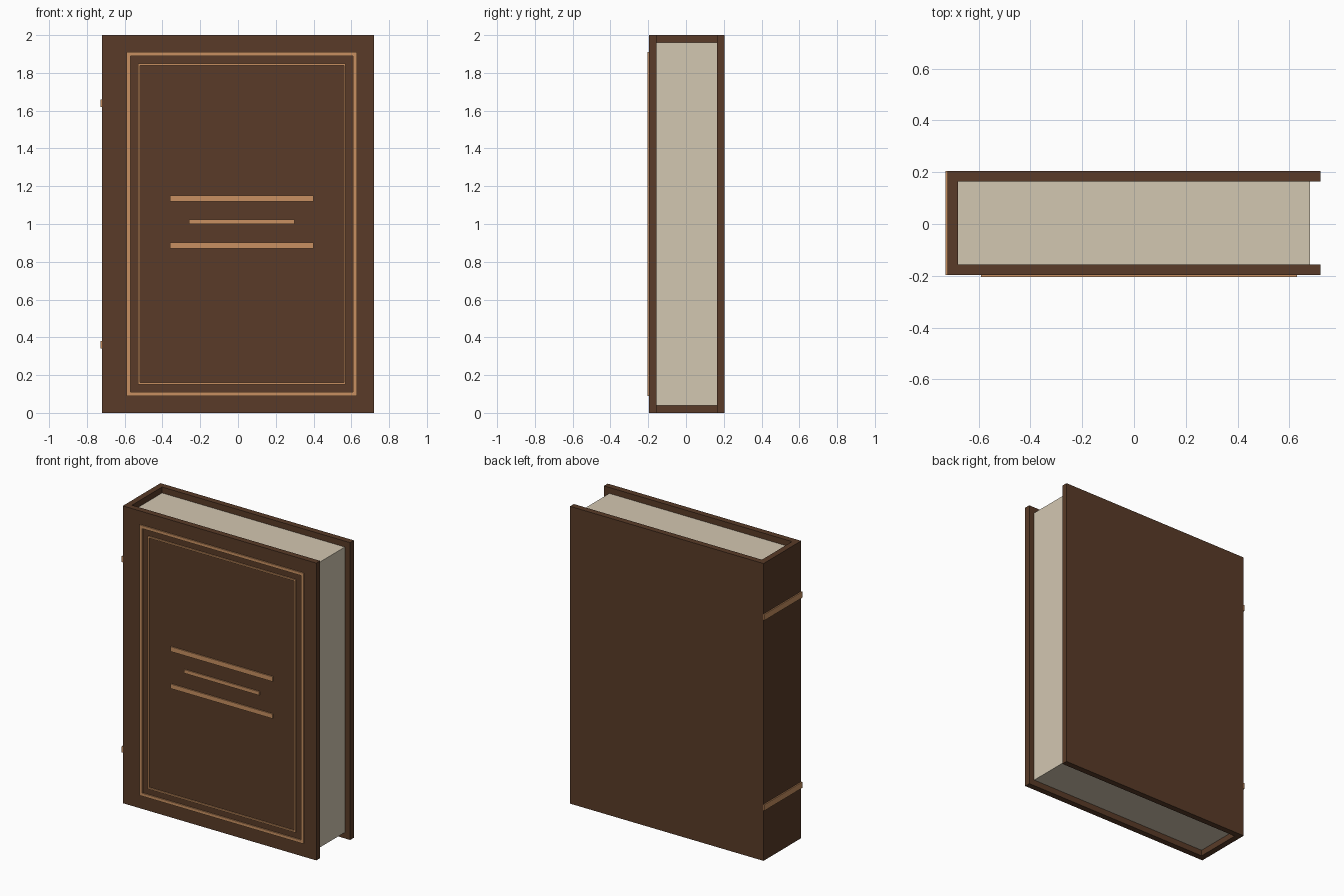
import bpy, bmesh
from mathutils import Matrix, Vector

if "Cube" in bpy.data.objects:
    bpy.data.objects.remove(bpy.data.objects["Cube"])


def material(name, rgb):
    m = bpy.data.materials.new(name)
    m.diffuse_color = (*rgb, 1)
    m.use_nodes = True
    m.node_tree.nodes["Principled BSDF"].inputs["Base Color"].default_value = m.diffuse_color
    return m


leather = material("leather", (0.10, 0.044, 0.021))
gilt = material("gilt", (0.58, 0.28, 0.12))
paper = material("paper", (0.65, 0.57, 0.44))


def boxes(name, mat, *extents):
    """One object from boxes given as (x0, x1, y0, y1, z0, z1)."""
    bm = bmesh.new()
    for x0, x1, y0, y1, z0, z1 in extents:
        centre = Vector((x0 + x1, y0 + y1, z0 + z1)) / 2
        size = Matrix.Diagonal((x1 - x0, y1 - y0, z1 - z0, 1))
        bmesh.ops.create_cube(bm, size=1, matrix=Matrix.Translation(centre) @ size)
    mesh = bpy.data.meshes.new(name)
    bm.to_mesh(mesh)
    bm.free()
    mesh.materials.append(mat)
    obj = bpy.data.objects.new(name, mesh)
    bpy.context.collection.objects.link(obj)
    return obj


W, H, T = 0.72, 2.0, 0.04          # half width, height, board thickness
FRONT, BACK = -0.196, 0.204        # outer faces of the boards
GILT_Y = (FRONT - 0.008, FRONT)    # depth of the cover decoration

# Boards, spine and page block
boxes("front_cover", leather, (-W, W, FRONT, FRONT + T, 0, H))
boxes("back_cover", leather, (-W, W, BACK - T, BACK, 0, H))
boxes("spine", leather, (-W, -W + T, FRONT + T, BACK - T, 0, H))
boxes("page_block", paper, (-W + T, 0.68, FRONT + T, BACK - T, T, H - T))


# Rectangular borders on the front cover
def border(name, x0, x1, z0, z1, w):
    boxes(name, gilt,
          (x0, x1, *GILT_Y, z0, z0 + w),
          (x0, x1, *GILT_Y, z1 - w, z1),
          (x0, x0 + w, *GILT_Y, z0 + w, z1 - w),
          (x1 - w, x1, *GILT_Y, z0 + w, z1 - w))


border("outer_border", -0.59, 0.63, 0.09, 1.91, 0.02)
border("inner_border", -0.53, 0.57, 0.15, 1.85, 0.01)

# Three plain bars in the middle of the cover
for name, half, z, h in (("upper_bar", 0.38, 1.136, 0.032),
                         ("middle_bar", 0.28, 1.013, 0.024),
                         ("lower_bar", 0.38, 0.886, 0.03)):
    boxes(name, gilt, (0.02 - half, 0.02 + half, *GILT_Y, z - h / 2, z + h / 2))

# Raised bands across the spine
for name, z in (("lower_spine_band", 0.36), ("upper_spine_band", 1.64)):
    boxes(name, gilt, (-W - 0.008, -W, FRONT, BACK, z - 0.02, z + 0.02))
